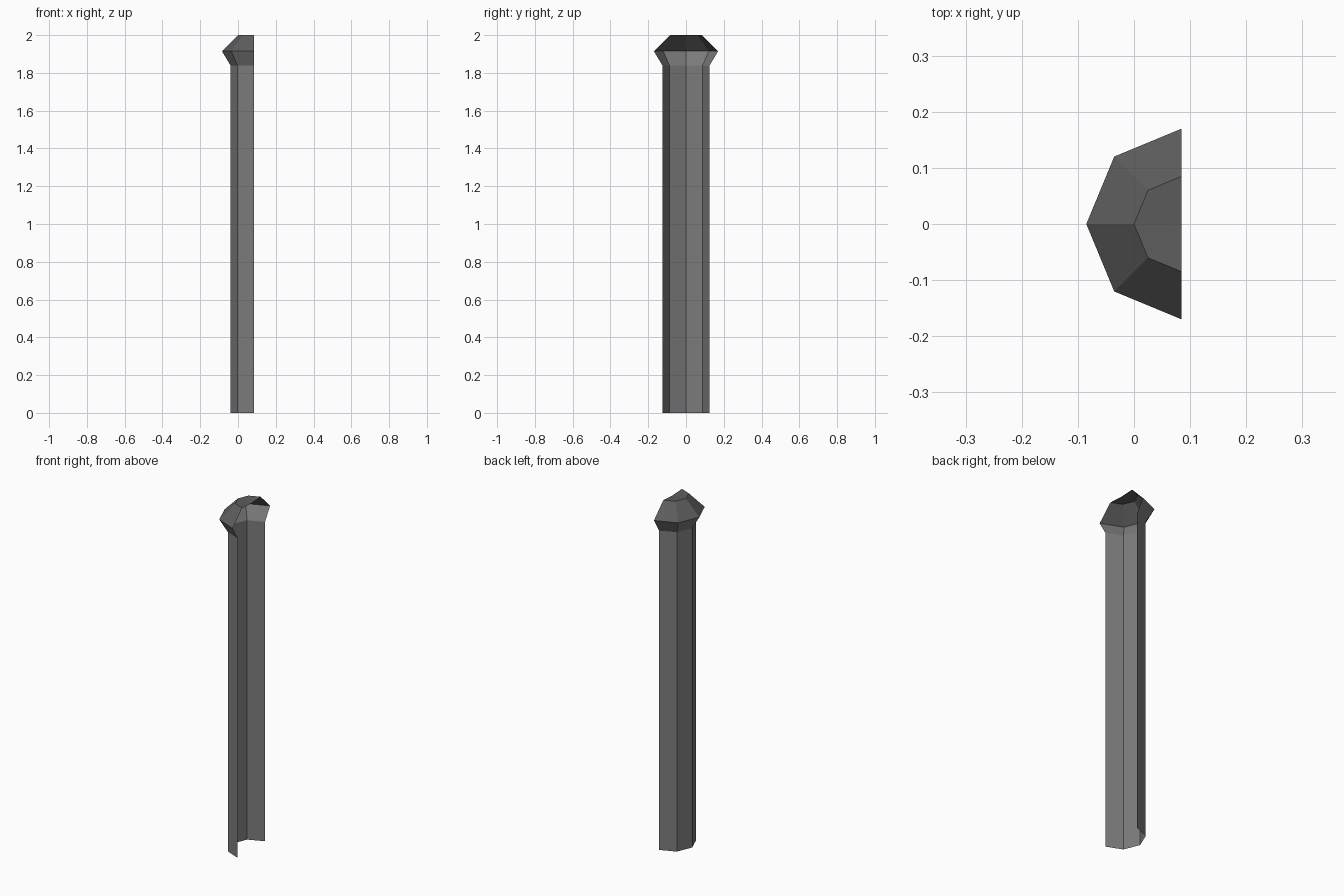
import bpy, bmesh
from math import pi, sin, cos

if "Cube" in bpy.data.objects:
    bpy.data.objects.remove(bpy.data.objects["Cube"])

AXIS_X = 0.085   # the open cut plane lies on the lathe axis
SIDES = 4        # half of an octagon


def grey(name, value):
    mat = bpy.data.materials.new(name)
    mat.diffuse_color = (value, value, value, 1)
    mat.use_nodes = True
    mat.node_tree.nodes["Principled BSDF"].inputs["Base Color"].default_value = mat.diffuse_color
    return mat


def half_lathe(name, profile, mat):
    """Sweep (radius, z) points half a turn around the axis, open on +x."""
    bm = bmesh.new()
    rings = []
    for r, z in profile:
        if r == 0:
            rings.append([bm.verts.new((AXIS_X, 0, z))] * (SIDES + 1))
        else:
            angles = [pi / 2 + pi * i / SIDES for i in range(SIDES + 1)]
            rings.append([bm.verts.new((AXIS_X + r * cos(a), r * sin(a), z)) for a in angles])
    for low, high in zip(rings, rings[1:]):
        for i in range(SIDES):
            quad = [low[i], low[i + 1], high[i + 1], high[i]]
            bm.faces.new(list(dict.fromkeys(quad)))
    mesh = bpy.data.meshes.new(name)
    bm.to_mesh(mesh)
    bm.free()
    mesh.materials.append(mat)
    obj = bpy.data.objects.new(name, mesh)
    bpy.context.collection.objects.link(obj)
    return obj


shaft_grey = grey("shaft_grey", 0.2)
cap_grey = grey("cap_grey", 0.11)

# Plain half-octagon shaft with flared collar
half_lathe("shaft", [(0.125, 0), (0.125, 1.84), (0.17, 1.915)], shaft_grey)
# Darker bevelled shoulder and flat top
half_lathe("cap", [(0.17, 1.915), (0.085, 2.0), (0, 1.995)], cap_grey)
